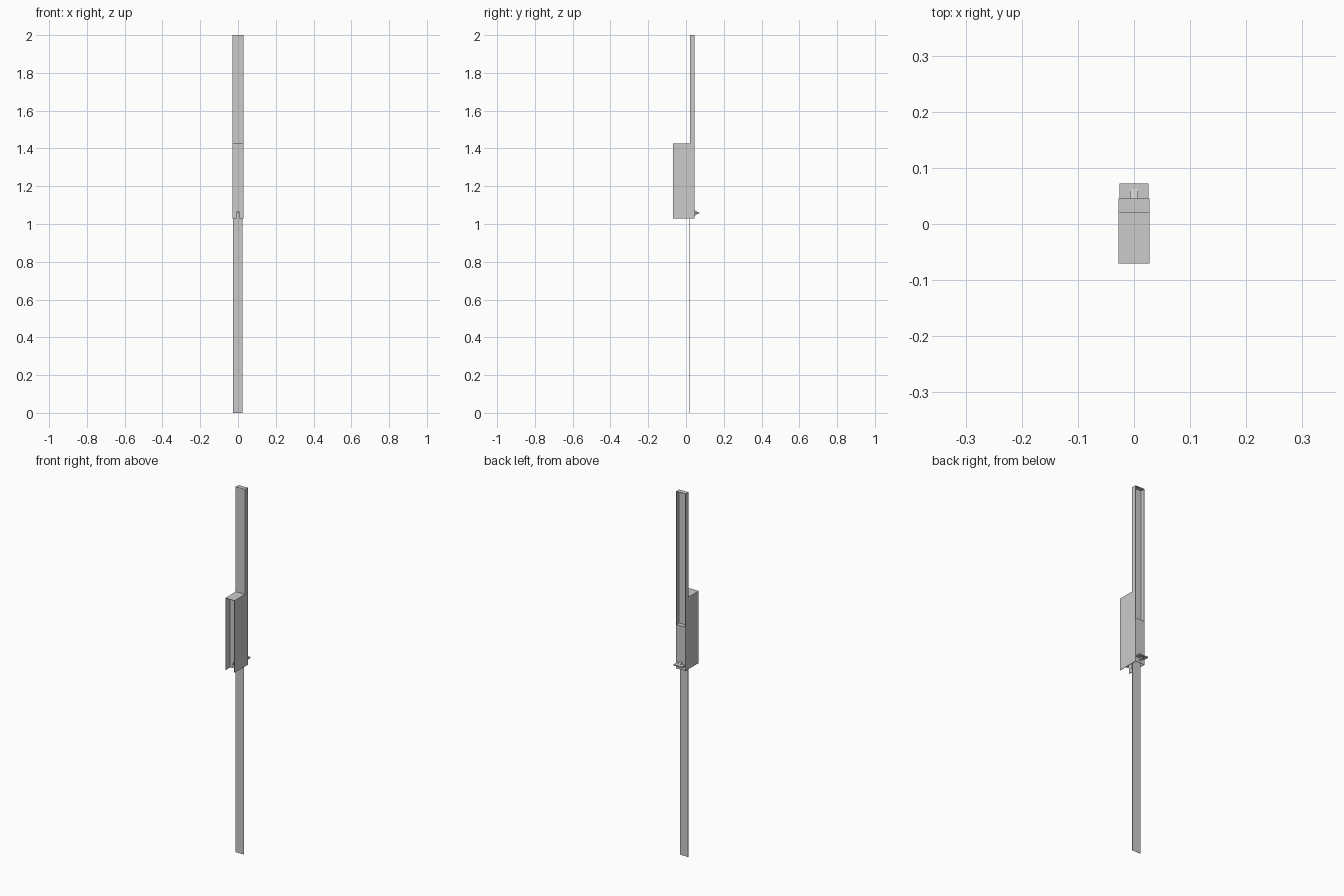
import bpy, bmesh

if "Cube" in bpy.data.objects:
    bpy.data.objects.remove(bpy.data.objects["Cube"])

T = 0.002   # sheet thickness
W = 0.028   # half width of the body


def mesh_object(name, bm):
    bmesh.ops.recalc_face_normals(bm, faces=bm.faces)
    me = bpy.data.meshes.new(name)
    bm.to_mesh(me)
    bm.free()
    ob = bpy.data.objects.new(name, me)
    bpy.context.collection.objects.link(ob)
    return ob


def box(name, x, y, z):
    bm = bmesh.new()
    bmesh.ops.create_cube(bm, size=1)
    for v in bm.verts:
        v.co = [r[0] + (c + 0.5) * (r[1] - r[0]) for c, r in zip(v.co, (x, y, z))]
    return mesh_object(name, bm)


def prism(name, pts, axis, a, b):
    """Extrude a 2D outline along x (pts = y,z) or y (pts = x,z)."""
    bm = bmesh.new()
    place = (lambda p: (a, p[0], p[1])) if axis == 'x' else (lambda p: (p[0], a, p[1]))
    face = bm.faces.new([bm.verts.new(place(p)) for p in pts])
    ext = bmesh.ops.extrude_face_region(bm, geom=[face])
    vec = (b - a, 0, 0) if axis == 'x' else (0, b - a, 0)
    bmesh.ops.translate(bm, vec=vec,
                        verts=[v for v in ext['geom'] if isinstance(v, bmesh.types.BMVert)])
    return mesh_object(name, bm)


# L-shaped side walls, shared by the housing and the upper channel
side = [(-0.07, 1.03), (0.045, 1.03), (0.045, 2.0), (0.02, 2.0), (0.02, 1.425), (-0.07, 1.425)]
for s, label in ((-1, "left"), (1, "right")):
    prism(label + "_side_wall", side, 'x', s * (W - T), s * W)

# Upper channel, open to the back
inner = (-W + T, W - T)
box("channel_front", inner, (0.02, 0.02 + T), (1.425 - T, 2.0))
box("channel_top", inner, (0.02 + T, 0.045), (2.0 - T, 2.0))
box("channel_floor", inner, (0.02, 0.045), (1.27 - T, 1.27))

# Housing: roof, back plate, and the recess behind the back opening
box("housing_roof", inner, (-0.07, 0.02), (1.425 - T, 1.425))
box("housing_back", inner, (0.045 - T, 0.045), (1.03, 1.27 - T))
box("recess_front", inner, (0.02, 0.02 + T), (1.27, 1.425 - T))

# Inner plate in the open front, notched at the bottom
w = W - T
notched = [(-w, 1.03), (-0.009, 1.03), (-0.009, 1.058), (-0.004, 1.066), (0.004, 1.066),
           (0.009, 1.058), (0.009, 1.03), (w, 1.03), (w, 1.425 - T), (-w, 1.425 - T)]
prism("inner_plate", notched, 'y', -0.03, -0.03 + T)

# Hanging blade
box("blade", (-0.026, 0.025), (0.0165, 0.018), (0, 1.06))

# Back lever: wide thumb plate with a tapered rib
box("lever_plate", (-0.026, 0.026), (0.044, 0.072), (1.056, 1.062))
prism("lever_rib", [(0.044, 1.042), (0.068, 1.059), (0.044, 1.074)], 'x', -0.006, 0.006)
